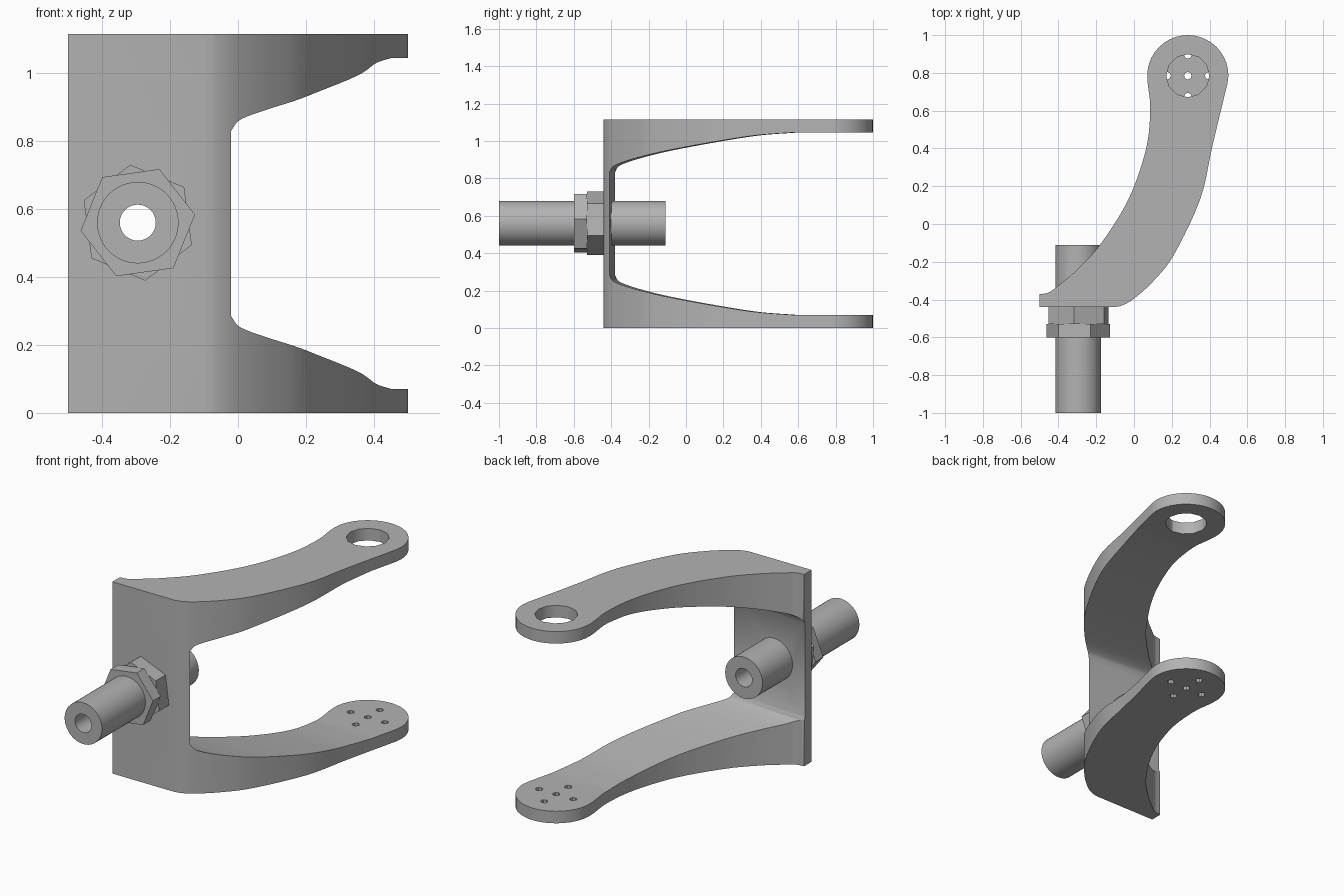
import bpy, bmesh
from math import cos, sin, radians, pi
from mathutils import Matrix, Vector

cube = bpy.data.objects.get("Cube")
if cube:
    bpy.data.objects.remove(cube)

grey = bpy.data.materials.new("light_grey_metal")
grey.use_nodes = True
colour = (0.45, 0.45, 0.45, 1)
grey.diffuse_color = colour
grey.node_tree.nodes["Principled BSDF"].inputs["Base Color"].default_value = colour

HEIGHT = 1.115
EYE = Vector((0.285, 0.785))        # centre of the rounded arm ends
EYE_R = 0.215
AXLE_X, AXLE_Z = -0.295, 0.56


def smooth_path(points, steps=5):
    """Catmull-Rom curve through the given points."""
    p = [Vector(q) for q in points]
    p = [2 * p[0] - p[1]] + p + [2 * p[-1] - p[-2]]
    out = []
    for a, b, c, d in zip(p, p[1:], p[2:], p[3:]):
        for i in range(steps):
            t = i / steps
            out.append(0.5 * (2 * b + (c - a) * t + (2 * a - 5 * b + 4 * c - d) * t ** 2
                              + (3 * b - a - 3 * c + d) * t ** 3))
    return out + [p[-2]]


def circle(centre, radius, sides, turn=0):
    return [Vector((centre[0] + radius * cos(radians(turn) + 2 * pi * i / sides),
                    centre[1] + radius * sin(radians(turn) + 2 * pi * i / sides)))
            for i in range(sides)]


def prism(name, outline, start, end, axis="Z"):
    """Extrude a flat outline along an axis; the outline is XY, XZ or YZ."""
    place = {"Z": lambda p, h: (p[0], p[1], h),
             "Y": lambda p, h: (p[0], h, p[1]),
             "X": lambda p, h: (h, p[0], p[1])}[axis]
    bm = bmesh.new()
    base = bm.faces.new([bm.verts.new(place(p, start)) for p in outline])
    ext = bmesh.ops.extrude_face_region(bm, geom=[base])
    moved = [g for g in ext["geom"] if isinstance(g, bmesh.types.BMVert)]
    bmesh.ops.translate(bm, verts=moved, vec=place((0, 0), end - start))
    bmesh.ops.recalc_face_normals(bm, faces=bm.faces)
    mesh = bpy.data.meshes.new(name)
    bm.to_mesh(mesh)
    bm.free()
    mesh.materials.append(grey)
    obj = bpy.data.objects.new(name, mesh)
    bpy.context.collection.objects.link(obj)
    return obj


def select(obj):
    bpy.ops.object.select_all(action="DESELECT")
    obj.select_set(True)
    bpy.context.view_layer.objects.active = obj


def cut(obj, cutter):
    mod = obj.modifiers.new("cut", "BOOLEAN")
    mod.operation = "DIFFERENCE"
    mod.solver = "EXACT"
    mod.object = cutter
    select(obj)
    bpy.ops.object.modifier_apply(modifier=mod.name)
    bpy.data.objects.remove(cutter)


def finish(obj, angle=30):
    select(obj)
    bpy.ops.object.shade_smooth_by_angle(angle=radians(angle))


# Fork bracket: curved plan outline raised to full height
outer = smooth_path([(-0.1, -0.44), (-0.06, -0.43), (0.0, -0.395), (0.1, -0.305), (0.21, -0.165),
                     (0.35, 0.13), (0.41, 0.39), (0.45, 0.56), (0.494, 0.74)])
eye_arc = [EYE + EYE_R * Vector((cos(radians(a)), sin(radians(a)))) for a in range(0, 181, 9)]
inner = smooth_path([(0.073, 0.74), (0.086, 0.6), (0.062, 0.39), (-0.03, 0.13), (-0.18, -0.11),
                     (-0.31, -0.25), (-0.4, -0.325), (-0.45, -0.362), (-0.5, -0.372)])
fork = prism("fork_bracket", [Vector((-0.5, -0.44))] + outer + eye_arc + inner, 0, HEIGHT)

# Tapered opening between the two arms, tilted slightly against the plate
lower = smooth_path([(-0.41, 0.285), (-0.385, 0.25), (-0.3, 0.218), (-0.15, 0.18), (0, 0.15),
                     (0.2, 0.115), (0.4, 0.085), (0.6, 0.07)]) + [Vector((1.4, 0.07))]
upper = [Vector((p.x, HEIGHT - p.y)) for p in reversed(lower)]
opening = prism("opening_cutter", lower + upper, -1, 1, "X")
pivot = Matrix.Translation((-0.02, -0.41, 0))
opening.data.transform(pivot @ Matrix.Rotation(radians(-3.5), 4, "Z") @ pivot.inverted()
                       @ Matrix.Translation((0, 0, 0)))
cut(fork, opening)

# Large eye in the upper arm, five small holes in the lower arm
cut(fork, prism("eye_cutter", circle(EYE, 0.114, 12), 0.8, 1.3))
for x, y in ((0, 0), (1, 0), (-1, 0), (0, 1), (0, -1)):
    spot = EYE + 0.11 * Vector((x, y))
    cut(fork, prism("hole_cutter", circle(spot, 0.02, 8), -0.1, 0.3))
cut(fork, prism("bore_cutter", circle((AXLE_X, AXLE_Z), 0.1, 32), -0.6, -0.2, "Y"))
finish(fork)

# Hollow axle through the plate, with two hexagonal nuts
parts = [prism("hollow_axle", circle((AXLE_X, AXLE_Z), 0.12, 48), -1, -0.11, "Y"),
         prism("outer_nut", circle((AXLE_X, AXLE_Z), 0.17, 6, 8), -0.6, -0.53, "Y"),
         prism("inner_nut", circle((AXLE_X, AXLE_Z), 0.172, 6, 37.5), -0.53, -0.44, "Y")]
for part, radius in zip(parts, (0.053, 0.11, 0.11)):
    cut(part, prism("bore_cutter", circle((AXLE_X, AXLE_Z), radius, 32), -1.2, 0.2, "Y"))
    finish(part)
